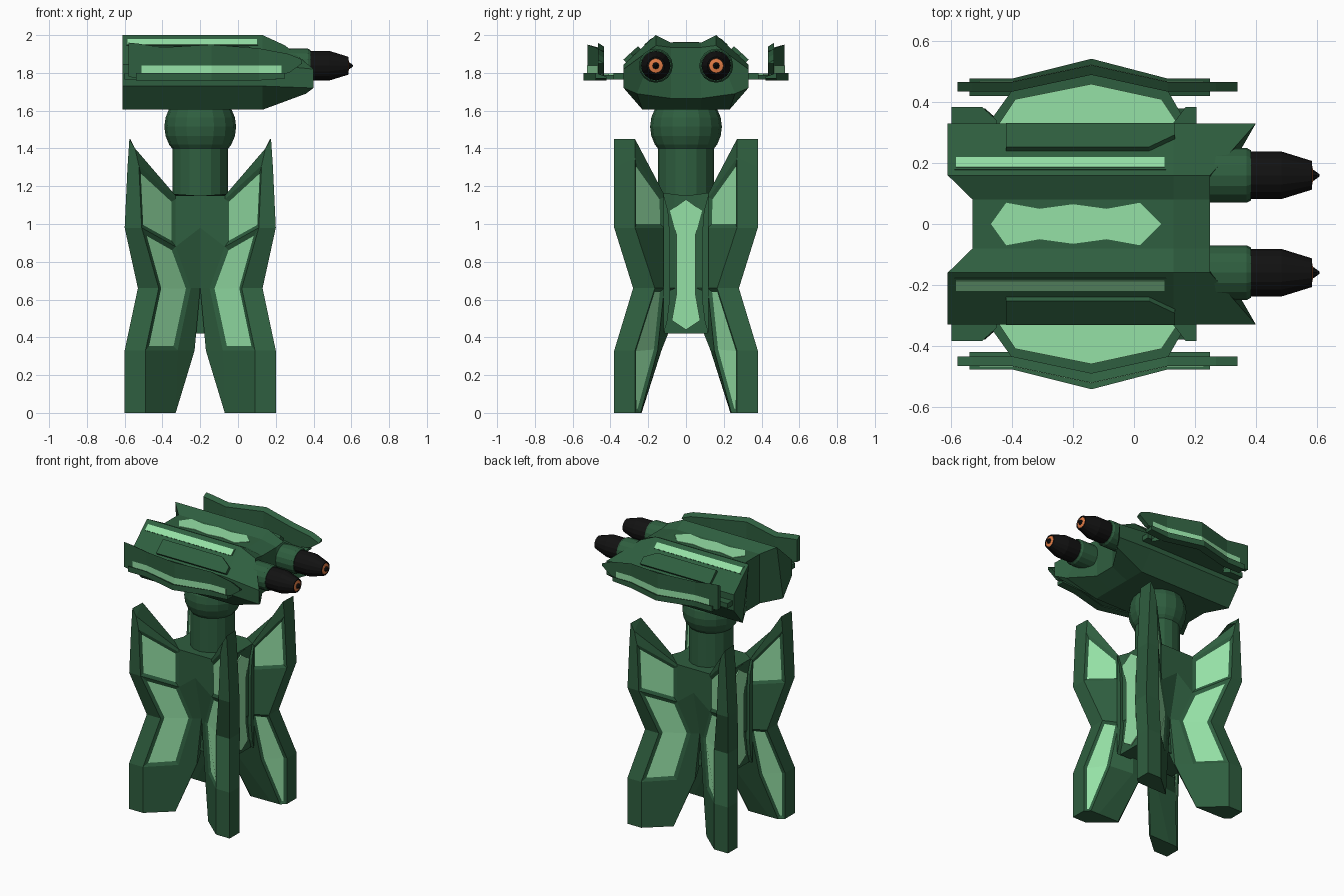
import bpy, bmesh, math

if "Cube" in bpy.data.objects:
    bpy.data.objects.remove(bpy.data.objects["Cube"])


def material(name, rgb):
    m = bpy.data.materials.new(name)
    m.diffuse_color = (*rgb, 1)
    m.use_nodes = True
    m.node_tree.nodes["Principled BSDF"].inputs["Base Color"].default_value = m.diffuse_color
    return m


GREEN = material("green_metal", (0.028, 0.113, 0.05))
LIGHT = material("light_green_panel", (0.30, 0.75, 0.38))
BLACK = material("black_metal", (0.006, 0.006, 0.006))
ORANGE = material("orange_muzzle", (0.75, 0.20, 0.06))


def loft(name, rings, mat, mirror="", origin=(0, 0, 0), caps=None, end_caps=None, insets=()):
    """Skin a list of equal-length rings; caps are index lists, insets are (levels, edge, border)."""
    bm = bmesh.new()
    vs = [[bm.verts.new(p) for p in r] for r in rings]
    n, grid = len(rings[0]), {}
    for i in range(len(rings) - 1):
        for j in range(n):
            k = (j + 1) % n
            grid[i, j] = bm.faces.new((vs[i][j], vs[i][k], vs[i + 1][k], vs[i + 1][j]))
    whole = [list(range(n))]
    for ring, c in ((vs[0], caps or whole), (vs[-1], end_caps or caps or whole)):
        for idx in c:
            bm.faces.new([ring[q] for q in idx])
    bmesh.ops.recalc_face_normals(bm, faces=bm.faces[:])
    for levels, edge, thick in insets:
        fs = [grid[i, edge] for i in levels]
        bmesh.ops.inset_region(bm, faces=fs, thickness=thick, depth=-0.01, use_even_offset=True)
        for f in fs:
            f.material_index = 1
    me = bpy.data.meshes.new(name)
    bm.to_mesh(me)
    bm.free()
    me.materials.append(mat)
    me.materials.append(LIGHT)
    ob = bpy.data.objects.new(name, me)
    ob.location = origin
    bpy.context.collection.objects.link(ob)
    if mirror:
        mod = ob.modifiers.new("mirror", "MIRROR")
        mod.use_axis = ("x" in mirror, "y" in mirror, False)
        mod.use_mirror_merge = False
    return ob


def lathe(name, profile, mat, centre, axis="x", n=16, mirror=""):
    """Revolve (position, radius) pairs round the x or z axis through centre."""
    rings = []
    for p, r in profile:
        ring = []
        for k in range(n):
            c, s = r * math.cos(2 * math.pi * k / n), r * math.sin(2 * math.pi * k / n)
            ring.append((p, centre[0] + c, centre[1] + s) if axis == "x"
                        else (centre[0] + c, centre[1] + s, p))
        rings.append(ring)
    return loft(name, rings, mat, mirror)


def slab(name, pts, z0, z1, mat, mirror=""):
    return loft(name, [[(x, y, z) for x, y in pts] for z in (z0, z1)], mat, mirror)


PED = (-0.2, 0, 0)


# Pedestal quarter: outer corner, shoulder, inner front, centre front, core, centre side, inner side, shoulder
def level(z, *pts):
    return [(p[0], p[1], p[2] if len(p) > 2 else z) for p in pts]


legs = [
    level(0, (.4, .38), (.29, .38), (.13, .24), (.132, .236), (.14, .235), (.3, .238), (.365, .24), (.4, .27)),
    level(.33, (.4, .38), (.29, .38), (.12, .22), (.03, .14), (.03, .13), (.1, .13), (.28, .15), (.4, .27)),
    level(.66, (.33, .28), (.22, .28), (.05, .16), (0, .13), (0, 0), (.21, 0), (.23, .115), (.33, .165)),
    level(.98, (.4, .38), (.31, .38), (.13, .2, .88), (0, .2), (0, 0), (.21, 0), (.23, .115), (.4, .27)),
    level(1.13, (.385, .38, 1.3), (.325, .38, 1.31), (.13, .2, 1.13), (0, .2), (0, 0), (.21, 0),
          (.23, .12, 1.14), (.38, .27, 1.35)),
    level(1.15, (.375, .38, 1.45), (.345, .38, 1.40), (.13, .2), (0, .2), (0, 0), (.21, 0),
          (.23, .12, 1.165), (.37, .27, 1.45)),
]
loft("pedestal_legs", legs, GREEN, "xy", PED, caps=[list(range(8))],
     end_caps=[[0, 1, 7], [1, 2, 6, 7], [2, 3, 4, 5, 6]],
     insets=[([1, 2], 1, .024), ([3], 1, .022), ([0, 1], 6, .02), ([3], 6, .02)])

# Central core with a raised frame and a light panel on each side
loft("core", [[(x, y, z) for x, y in ((-.22, -.115), (.22, -.115), (.22, .115), (-.22, .115))]
              for z in (.42, 1.15)], GREEN, "", PED)
half = [(0, 1.13), (.085, 1.07), (.05, .94), (.05, .63), (.075, .49), (0, .44)]
outline = half + [(-y, z) for y, z in half[-2:0:-1]]
loft("core_panel", [[(x, y, z) for y, z in outline] for x in (.2, .228)], LIGHT, "x", PED)
for s, nm in ((1, "back"), (-1, "front")):
    loft("core_frame_" + nm, [[(x, s * y, z) for y, z in
         ((.12, 1.16), (.095, 1.07), (.085, .94), (.085, .6), (.1, .48), (.12, .42))]
         for x in (.2, .245)], GREEN, "x", PED)

# Neck column and ball joint
lathe("neck", [(1.1, .148), (1.42, .148)], GREEN, (-.2, 0), "z")
ball = [(1.515 + .19 * math.sin(a), .19 * math.cos(a))
        for a in [math.radians(d) for d in (-46, -30, -15, 0, 15, 30, 46)]]
lathe("ball_joint", ball, GREEN, (-.2, 0), "z")

# Turret head: half cross-sections along x, notched at both ends
yz = [(0, 1.605), (.08, 1.605), (.23, 1.605), (.33, 1.73), (.33, 1.845), (.16, 2.0), (.08, 1.96), (0, 1.96)]
rear = [(x, y, z) for x, (y, z) in zip((-.53, -.53, -.612, -.612, -.612, -.612, -.53, -.53), yz)]
mid = [(.13, y, z) for y, z in yz]
front = [(.25, 0, 1.665), (.25, .08, 1.665), (.36, .26, 1.69), (.4, .33, 1.72),
         (.4, .33, 1.82), (.25, .16, 1.945), (.25, .08, 1.935), (.25, 0, 1.935)]
loft("turret_head", [rear, mid, front], GREEN, "y",
     caps=[[0, 1, 6, 7], [1, 2, 5, 6], [2, 3, 4, 5]])

# Light panel on the roof
half = [(-.47, 0), (-.42, .07), (-.31, .05), (-.2, .065), (-.09, .05), (.02, .07), (.09, 0)]
slab("roof_panel", half + [(x, -y) for x, y in half[-2:0:-1]], 1.94, 1.963, LIGHT)


# Strips and armour lying on the sloping shoulders
def on_slope(name, pts, lift, mat):
    def z(y):
        return 2.0 - (y - .16) * .155 / .17
    loft(name, [[(x, y + d * .68, z(y) + d * .73) for x, y in pts] for d in (-.02, lift)], mat, "y")


on_slope("shoulder_trim", [(-.59, .178), (.105, .178), (.105, .22), (-.59, .22)], .002, GREEN)
on_slope("shoulder_strip", [(-.585, .185), (.1, .185), (.1, .218), (-.585, .218)], .004, LIGHT)
on_slope("shoulder_armour", [(-.42, .24), (.05, .24), (.135, .28), (.135, .318), (-.42, .318)], .02, GREEN)

# Side shelves with light tops, and brackets fore and aft
slab("side_shelf", [(-.5, .3), (-.4, .44), (-.14, .5), (.11, .44), (.19, .3)], 1.765, 1.79, GREEN, "y")
slab("shelf_panel", [(-.45, .32), (-.39, .41), (-.14, .46), (.09, .41), (.15, .32)], 1.78, 1.797, LIGHT, "y")
slab("rear_bracket", [(-.6, .3), (-.6, .385), (-.5, .385), (-.45, .34), (-.45, .3)], 1.765, 1.80, GREEN, "y")
slab("front_bracket", [(.1, .3), (.14, .345), (.17, .385), (.205, .385), (.205, .3)], 1.765, 1.80, GREEN, "y")


# Bowed side shields swept along x: stations are (x, inner y, low z, high z)
def sweep(name, stations, width, mat):
    loft(name, [[(x, y, a), (x, y + width, a), (x, y + width, b), (x, y, b - .02)]
                for x, y, a, b in stations], mat, "y")


sweep("side_shield", [(-.58, .435, 1.78, 1.96), (-.53, .435, 1.77, 1.955), (-.4, .435, 1.77, 1.935),
                      (-.14, .49, 1.77, 1.95), (.11, .435, 1.77, 1.93), (.27, .435, 1.80, 1.90),
                      (.34, .435, 1.85, 1.87)], .032, GREEN)
sweep("shield_sill", [(-.54, .42, 1.76, 1.80), (-.4, .42, 1.76, 1.80), (-.14, .485, 1.76, 1.80),
                      (.11, .42, 1.76, 1.80), (.25, .42, 1.77, 1.80)], .058, GREEN)
sweep("shield_strip", [(-.51, .44, 1.79, 1.84), (-.4, .44, 1.79, 1.84), (-.14, .495, 1.79, 1.84),
                       (.11, .44, 1.79, 1.84), (.23, .44, 1.79, 1.84)], .029, LIGHT)

# Twin guns: cowl, barrel, orange muzzle and spike
GUN = (.16, 1.838)
lathe("gun_cowl", [(.1, .075), (.2, .09), (.37, .09), (.385, .082)], GREEN, GUN, "x", 16, "y")
lathe("gun_barrel", [(.355, .078), (.485, .078), (.585, .047), (.585, .04), (.575, .04)], BLACK, GUN, "x", 16, "y")
lathe("gun_muzzle", [(.56, .04), (.584, .038), (.588, .018)], ORANGE, GUN, "x", 16, "y")
lathe("gun_spike", [(.57, .018), (.59, .018), (.61, .003)], BLACK, GUN, "x", 8, "y")
